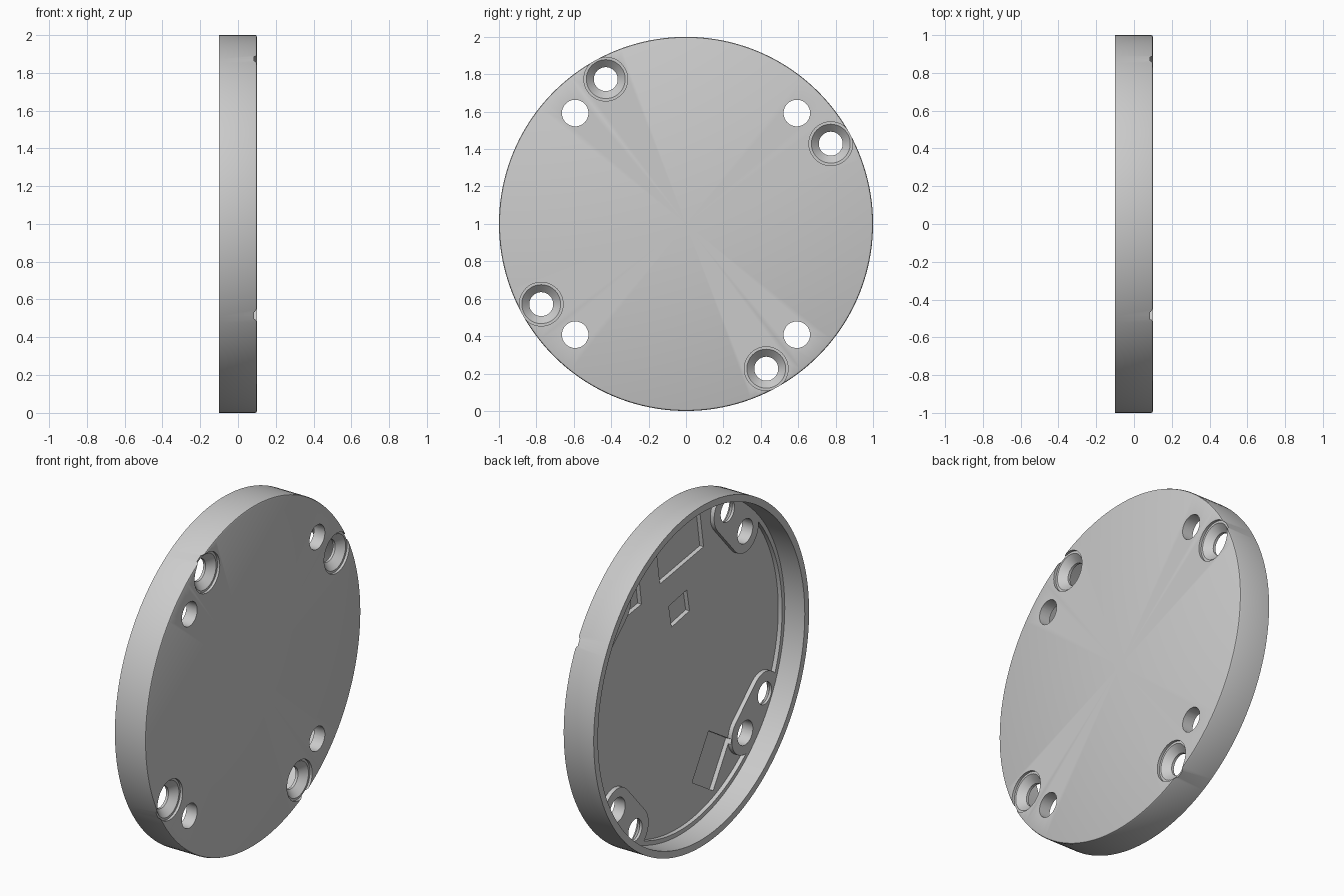
import bpy, bmesh, math
from mathutils import Matrix, Vector

cube = bpy.data.objects.get("Cube")
if cube:
    bpy.data.objects.remove(cube)

grey = bpy.data.materials.new("satin grey")
grey.use_nodes = True
colour = (0.6, 0.6, 0.6, 1)
grey.diffuse_color = colour
grey.node_tree.nodes["Principled BSDF"].inputs["Base Color"].default_value = colour

MID = 1.0           # height of the disc axis
BOSS_X, FLOOR_X, FACE_X = 0.03, 0.055, 0.1


def make(name, bm):
    bmesh.ops.recalc_face_normals(bm, faces=bm.faces)
    mesh = bpy.data.meshes.new(name)
    bm.to_mesh(mesh)
    bm.free()
    mesh.materials.append(grey)
    obj = bpy.data.objects.new(name, mesh)
    bpy.context.scene.collection.objects.link(obj)
    return obj


def lathe(bm, profile, y=0, z=0, steps=48):
    """Turn (x, radius) points around an axis parallel to x."""
    part = bmesh.new()
    verts = [part.verts.new((x, 0, r)) for x, r in profile]
    edges = [part.edges.new(pair) for pair in zip(verts, verts[1:])]
    bmesh.ops.spin(part, geom=verts + edges, cent=(0, 0, 0), axis=(1, 0, 0),
                   angle=math.tau, steps=steps)
    bmesh.ops.remove_doubles(part, verts=part.verts, dist=1e-5)
    bmesh.ops.translate(part, verts=part.verts, vec=(0, y, MID + z))
    temp = bpy.data.meshes.new("temp")
    part.to_mesh(temp)
    part.free()
    bm.from_mesh(temp)
    bpy.data.meshes.remove(temp)


def prism(bm, points, x0, x1):
    """Convex outline in y, z extruded along x."""
    verts = [bm.verts.new((x, y, MID + z)) for x in (x0, x1) for y, z in points]
    bmesh.ops.convex_hull(bm, input=verts)


def circle(centre, r, n=40):
    return [(centre[0] + r * math.cos(math.tau * i / n),
             centre[1] + r * math.sin(math.tau * i / n)) for i in range(n)]


def cut(obj, cutter):
    cutter.hide_render = True
    mod = obj.modifiers.new("cut", 'BOOLEAN')
    mod.operation, mod.solver, mod.object = 'DIFFERENCE', 'EXACT', cutter
    graph = bpy.context.evaluated_depsgraph_get()
    mesh = bpy.data.meshes.new_from_object(obj.evaluated_get(graph))
    obj.modifiers.clear()
    obj.data = mesh
    bpy.data.objects.remove(cutter)


# Hole positions, four of each around the disc
def ring_of_four(radius, degrees):
    return [(radius * math.cos(math.radians(degrees + 90 * i)),
             radius * math.sin(math.radians(degrees + 90 * i))) for i in range(4)]


screws = ring_of_four(0.885, 29)
pins = ring_of_four(0.838, 45)

# Cover: disc with a deep rim and softened outer edge
bm = bmesh.new()
lathe(bm, [(BOSS_X, 0), (BOSS_X, 0.96), (-0.1, 0.96), (-0.1, 1), (0.09, 1),
           (0.097, 0.997), (FACE_X, 0.99), (FACE_X, 0)], steps=160)
cover = make("cover_disc", bm)

# Floor pocket, leaving a narrow ledge and the bosses standing
bm = bmesh.new()
lathe(bm, [(-0.02, 0), (-0.02, 0.935), (FLOOR_X, 0.935), (FLOOR_X, 0)], steps=128)
pocket = make("pocket_cutter", bm)
for screw, pin in zip(screws, pins):
    bm = bmesh.new()
    prism(bm, circle(screw, 0.125) + circle(pin, 0.125), -0.06, 0.08)
    cut(pocket, make("boss_keepout", bm))
cut(cover, pocket)

# Shallow recesses in the inner floor: centre y, z, width, height, tilt
recesses = [(-0.02, 0.72, 0.41, 0.25, -9), (-0.015, 0.352, 0.17, 0.135, -11),
            (0.42, 0.58, 0.15, 0.16, -8), (-0.31, -0.655, 0.23, 0.29, 32)]
bm = bmesh.new()
for y, z, w, h, tilt in recesses:
    turn = Matrix.Rotation(math.radians(tilt), 2)
    corners = [turn @ Vector((a * w / 2, b * h / 2)) for a in (-1, 1) for b in (-1, 1)]
    prism(bm, [(y + c.x, z + c.y) for c in corners], 0.035, 0.08)
cut(cover, make("recess_cutter", bm))

# Plain holes and countersunk screw holes
bm = bmesh.new()
for y, z in pins:
    lathe(bm, [(-0.05, 0), (-0.05, 0.071), (0.15, 0.071), (0.15, 0)], y, z)
for y, z in screws:
    lathe(bm, [(-0.05, 0), (-0.05, 0.064), (0.045, 0.064), (0.085, 0.104),
               (0.085, 0.117), (0.15, 0.117), (0.15, 0)], y, z)
cut(cover, make("hole_cutter", bm))

bpy.ops.object.select_all(action='DESELECT')
cover.select_set(True)
bpy.context.view_layer.objects.active = cover
bpy.ops.object.shade_smooth_by_angle(angle=math.radians(25))
